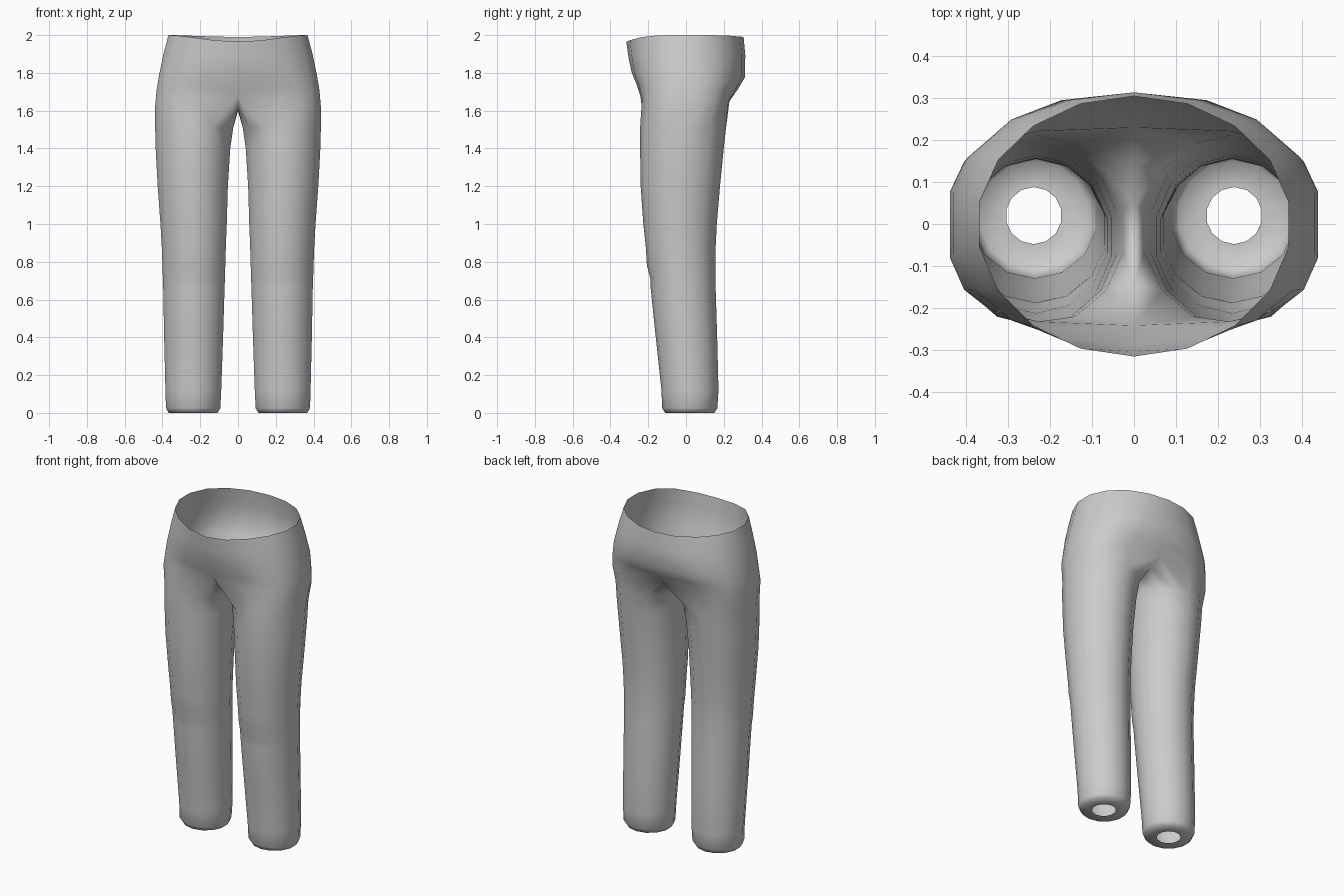
import bpy
import bmesh
from math import cos, sin, pi, copysign

cube = bpy.data.objects.get("Cube")
if cube:
    bpy.data.objects.remove(cube, do_unlink=True)

SIDES = 14      # columns around one leg
TORSO = 10      # columns that carry on from the leg up to the waist


def leg_ring(z, inner, outer, front, back, knee=0.0):
    """Oval leg section, starting at the front inner column."""
    cx, rx = (inner + outer) / 2, (outer - inner) / 2
    cy, ry = (front + back) / 2, (back - front) / 2
    ring = []
    for k in range(SIDES):
        a = 2 * pi * (k - (TORSO - 1) / 2) / SIDES
        bulge = knee * max(0, -sin(a)) ** 2
        ring.append((cx + rx * cos(a), cy + ry * sin(a) - bulge, z))
    return ring


def torso_ring(z, width, front, back, power, front_z, back_z):
    """Half section of the hips, from front centre round to back centre."""
    ring = []
    for k in range(TORSO):
        t = pi * (k / (TORSO - 1) - 0.5)
        s = sin(t)
        x = width * max(0, cos(t)) ** (2 / power)
        if k in (0, TORSO - 1):
            x = 0
        y = copysign(abs(s) ** (2 / power), s) * (front if s < 0 else back)
        rise = (front_z if s < 0 else back_z) - z
        ring.append((x, y, z + rise * abs(s) ** 4))
    return ring


# Leg sections: height, inner x, outer x, front y, back y, knee bulge
legs = [
    (0.0, 0.172, 0.306, -0.048, 0.088),
    (0.0, 0.105, 0.370, -0.11, 0.15),
    (0.025, 0.09, 0.385, -0.126, 0.166),
    (0.12, 0.085, 0.388, -0.13, 0.172),
    (0.4, 0.075, 0.395, -0.16, 0.165),
    (0.66, 0.067, 0.40, -0.187, 0.157),
    (0.71, 0.065, 0.402, -0.192, 0.156, -0.004),
    (0.78, 0.063, 0.404, -0.203, 0.155, 0.004),
    (0.88, 0.06, 0.408, -0.213, 0.157),
    (1.0, 0.055, 0.415, -0.226, 0.163),
    (1.2, 0.049, 0.43, -0.24, 0.18),
    (1.4, 0.036, 0.441, -0.243, 0.2),
    (1.51, 0.02, 0.444, -0.243, 0.212),
]
rings = [leg_ring(*row) for row in legs]

# Hip section closed along the crotch seam
hip = torso_ring(1.62, 0.443, 0.242, 0.23, 3.2, 1.68, 1.65)
inner_count = SIDES - TORSO
for i in range(inner_count):
    u = 1 - 2 * (i + 1) / (inner_count + 1)
    hip.append((0, 0.235 * u, 1.595 + 0.06 * u * u))
rings.append(hip)

# Seat, hips and waist: height, width, front, back, squareness, centre heights
rings += [torso_ring(*row) for row in [
    (1.71, 0.436, 0.26, 0.272, 2.7, 1.735, 1.71),
    (1.79, 0.423, 0.287, 0.311, 2.4, 1.80, 1.775),
    (1.90, 0.40, 0.304, 0.314, 2.15, 1.88, 1.89),
    (2.0, 0.374, 0.316, 0.305, 2.0, 1.965, 1.99),
]]

# Skin the sections together
bm = bmesh.new()
rows = [[bm.verts.new(p) for p in ring] for ring in rings]
for low, high in zip(rows, rows[1:]):
    closed = len(high) == SIDES
    for k in range(SIDES if closed else TORSO - 1):
        n = (k + 1) % SIDES
        bm.faces.new((low[k], low[n], high[n], high[k]))
for face in bm.faces:
    face.smooth = True
mesh = bpy.data.meshes.new("trousers")
bm.to_mesh(mesh)
bm.free()

trousers = bpy.data.objects.new("trousers", mesh)
bpy.context.collection.objects.link(trousers)
mirror = trousers.modifiers.new("other_leg", 'MIRROR')
mirror.use_axis[0] = True
mirror.merge_threshold = 0.001

# Plain grey cloth
cloth = bpy.data.materials.new("grey cloth")
cloth.use_nodes = True
grey = (0.6, 0.6, 0.6, 1)
cloth.diffuse_color = grey
shader = cloth.node_tree.nodes["Principled BSDF"]
shader.inputs["Base Color"].default_value = grey
shader.inputs["Roughness"].default_value = 0.8
mesh.materials.append(cloth)
